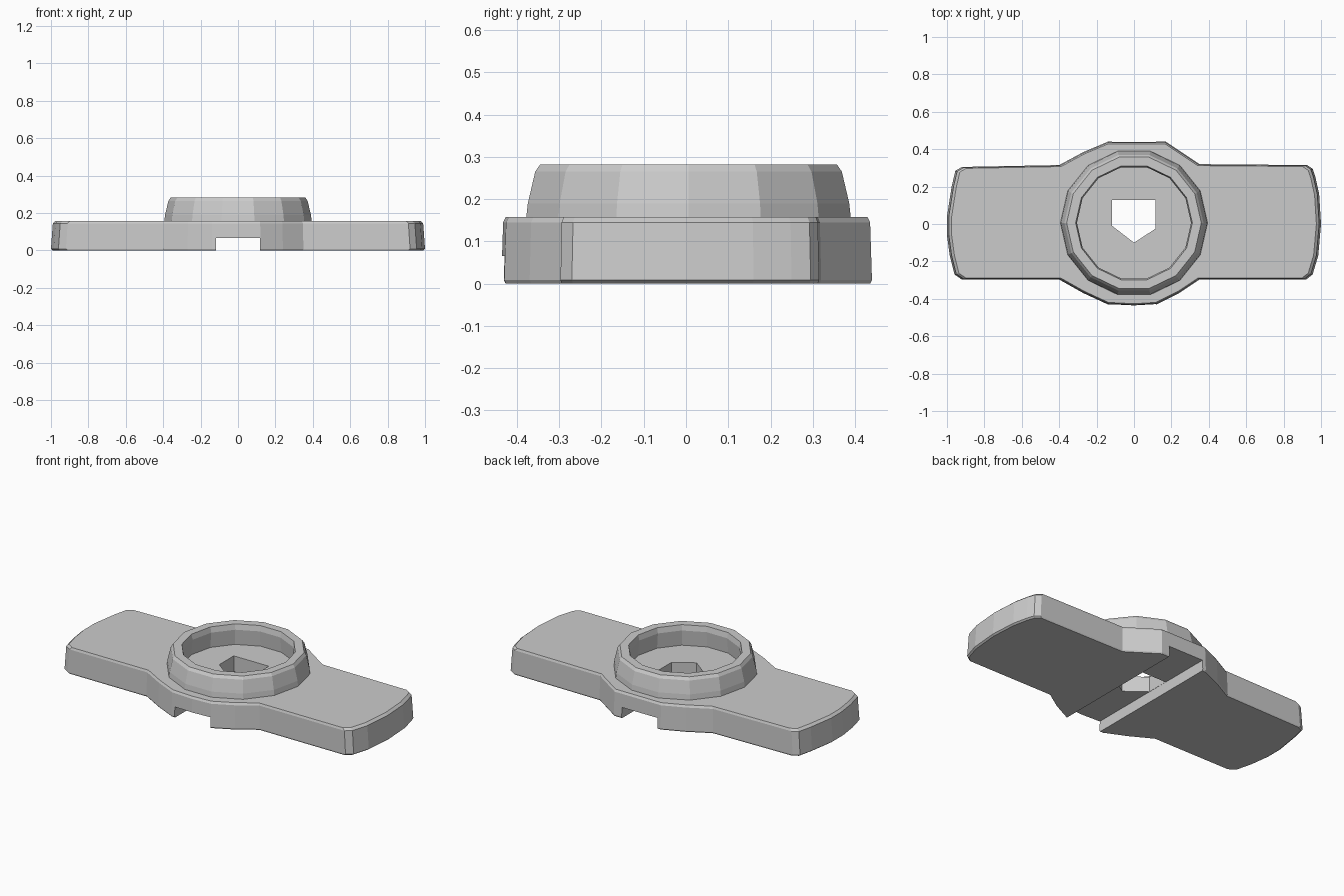
import bpy, bmesh
from math import cos, sin, pi

if "Cube" in bpy.data.objects:
    bpy.data.objects.remove(bpy.data.objects["Cube"])


def loft(name, rings, closed=False):
    """Skin equal-length point loops; cap the ends, or join last loop to first."""
    bm = bmesh.new()
    loops = [[bm.verts.new(p) for p in ring] for ring in rings]
    n = len(loops[0])
    pairs = list(zip(loops, loops[1:]))
    if closed:
        pairs.append((loops[-1], loops[0]))
    else:
        bm.faces.new(loops[0][::-1])
        bm.faces.new(loops[-1])
    for a, b in pairs:
        for i in range(n):
            j = (i + 1) % n
            bm.faces.new((a[i], a[j], b[j], b[i]))
    bmesh.ops.recalc_face_normals(bm, faces=bm.faces)
    mesh = bpy.data.meshes.new(name)
    bm.to_mesh(mesh)
    bm.free()
    ob = bpy.data.objects.new(name, mesh)
    bpy.context.collection.objects.link(ob)
    return ob


def prism(name, pts, z0, z1):
    return loft(name, [[(x, y, z) for x, y in pts] for z in (z0, z1)])


def cut(target, cutter):
    mod = target.modifiers.new(cutter.name, 'BOOLEAN')
    mod.operation = 'DIFFERENCE'
    mod.solver = 'EXACT'
    mod.object = cutter
    bpy.context.view_layer.objects.active = target
    bpy.ops.object.modifier_apply(modifier=mod.name)
    bpy.data.objects.remove(cutter)


# Plate: two arms with bowed ends and a wider hub, softened at the top edge
outline = [(1, 0), (0.99, 0.16), (0.97, 0.25), (0.955, 0.295), (0.925, 0.315),
           (0.35, 0.32), (0.26, 0.38), (0.17, 0.44),
           (-0.14, 0.44), (-0.27, 0.385), (-0.40, 0.315),
           (-0.92, 0.305), (-0.955, 0.285), (-0.975, 0.2), (-1, 0.04),
           (-1, -0.06), (-0.985, -0.17), (-0.96, -0.27), (-0.92, -0.297),
           (-0.40, -0.297), (-0.27, -0.37), (-0.14, -0.43), (0, -0.437),
           (0.12, -0.43), (0.24, -0.37), (0.35, -0.297),
           (0.92, -0.297), (0.955, -0.27), (0.985, -0.17)]
layers = [(0, 0.99), (0.008, 1.0), (0.145, 0.99), (0.158, 0.975)]
plate = loft("base_plate", [[(x * s, y * s, z) for x, y in outline] for z, s in layers])

# Channel across the underside
cut(plate, prism("channel", [(-0.118, -1), (0.118, -1), (0.118, 1), (-0.118, 1)], -0.1, 0.065))

# Pointed through hole in the hub
cut(plate, prism("hole", [(-0.117, 0.127), (-0.117, -0.01), (0, -0.1),
                          (0.115, -0.025), (0.115, 0.127)], -0.1, 0.4))

# Raised collar: low-poly ring with sloping outer wall
SIDES = 14


def circle(r, z):
    return [(r * cos(2 * pi * i / SIDES), 0.006 + r * sin(2 * pi * i / SIDES), z)
            for i in range(SIDES)]


loft("collar", [circle(0.315, 0.145), circle(0.395, 0.145), circle(0.39, 0.19),
                circle(0.372, 0.265), circle(0.36, 0.282), circle(0.312, 0.282),
                circle(0.305, 0.25)], closed=True)
